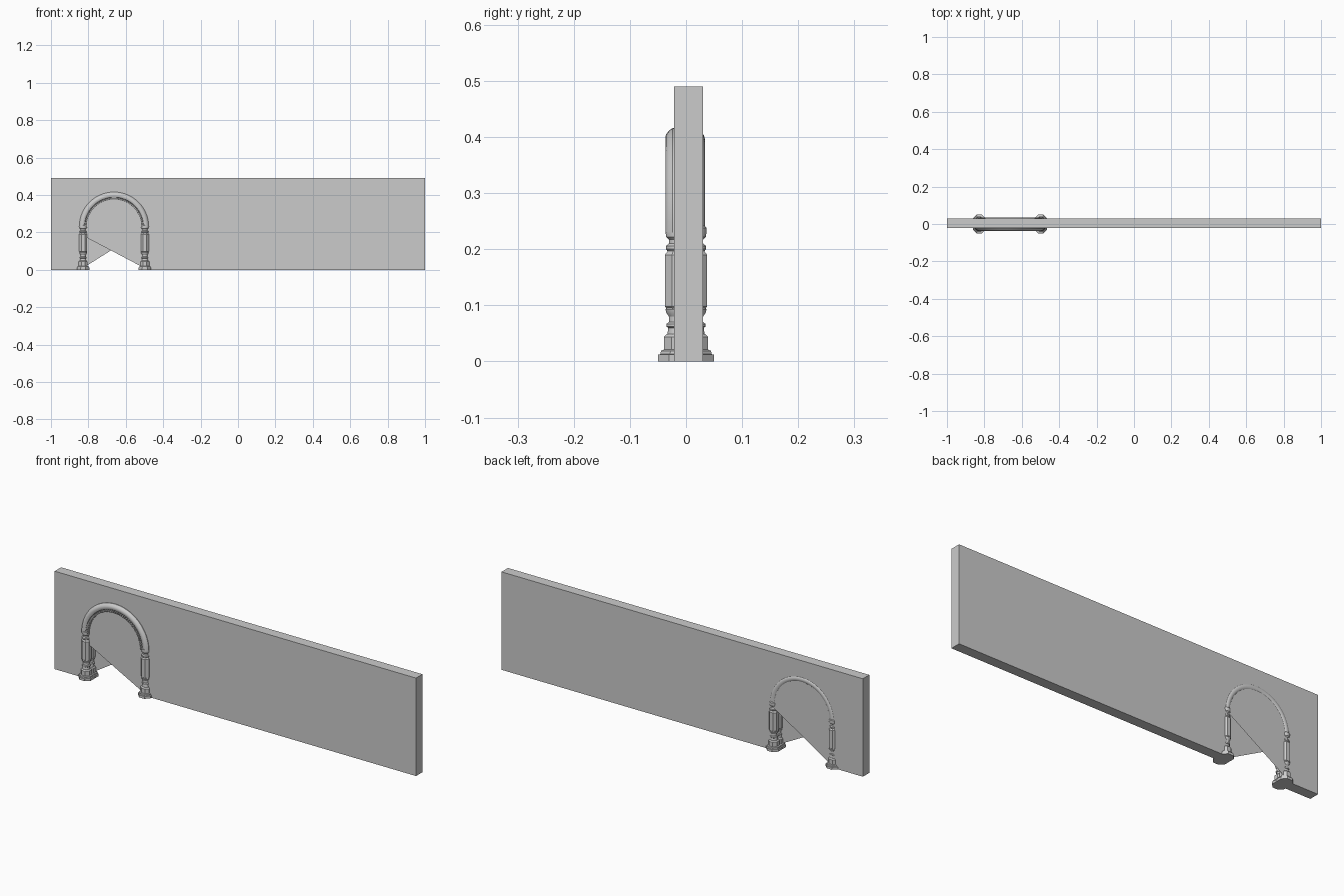
import bpy, bmesh, math
from mathutils import Matrix

if "Cube" in bpy.data.objects:
    bpy.data.objects.remove(bpy.data.objects["Cube"])

CX, SPRING, R = -0.663, 0.23, 0.165      # arch centre, springing height, mid radius
XL, XR = CX - R, CX + R                  # jamb / column axes
YF, YB, H = -0.021, 0.03, 0.49           # wall faces and height


def finish(name, bm, angle=None):
    me = bpy.data.meshes.new(name)
    bmesh.ops.recalc_face_normals(bm, faces=bm.faces)
    bm.to_mesh(me)
    bm.free()
    ob = bpy.data.objects.new(name, me)
    bpy.context.collection.objects.link(ob)
    if angle:
        bpy.ops.object.select_all(action='DESELECT')
        bpy.context.view_layer.objects.active = ob
        ob.select_set(True)
        bpy.ops.object.shade_smooth_by_angle(angle=math.radians(angle))
    return ob


def face(bm, pts):
    bm.faces.new([bm.verts.new(p) for p in pts])


# Wall slab; front and back have opposite slanted openings
bm = bmesh.new()
face(bm, [(x, YF, z) for x, z in
          [(-1, 0), (XL, 0), (XL, .182), (XR, .008), (XR, 0), (1, 0), (1, H), (-1, H)]])
face(bm, [(x, YB, z) for x, z in
          [(-1, 0), (XL, 0), (XL, .01), (XR, .218), (XR, 0), (1, 0), (1, H), (-1, H)]])


def strip(a, b):
    face(bm, [(a[0], YF, a[1]), (b[0], YF, b[1]), (b[0], YB, b[1]), (a[0], YB, a[1])])


for a, b in [((-1, 0), (XL, 0)), ((XR, 0), (1, 0)), ((1, 0), (1, H)),
             ((1, H), (-1, H)), ((-1, H), (-1, 0))]:
    strip(a, b)
# jambs and arch soffit inside the wall
N = 32
arc = [(CX + R * math.cos(math.pi * i / N), SPRING + R * math.sin(math.pi * i / N))
       for i in range(N + 1)]
path = [(XR, 0)] + arc + [(XL, 0)]
for a, b in zip(path, path[1:]):
    strip(a, b)
bmesh.ops.remove_doubles(bm, verts=bm.verts, dist=1e-5)
finish("wall", bm)


# Arch mouldings: closed profile (radius offset, y) swept over a half circle
def arch(name, prof):
    bm = bmesh.new()
    rings = []
    for i in range(N + 1):
        a = math.pi * i / N
        rings.append([bm.verts.new((CX + (R + d) * math.cos(a), y,
                                    SPRING + (R + d) * math.sin(a))) for d, y in prof])
    n = len(prof)
    for p, q in zip(rings, rings[1:]):
        for j in range(n):
            bm.faces.new((p[j], p[(j + 1) % n], q[(j + 1) % n], q[j]))
    bm.faces.new(rings[0])
    bm.faces.new(rings[-1])
    finish(name, bm, 35)


arch("front_arch", [(-.02, -.012), (-.02, -.025), (-.009, -.027), (-.007, -.033),
                    (.001, -.0365), (.009, -.036), (.016, -.031), (.021, -.024),
                    (.021, -.012)])
arch("back_arch", [(.018 * math.cos(t * math.tau / 12), .016 + .018 * math.sin(t * math.tau / 12))
                   for t in range(12)])

# Row of small blocks on the inner edge of the front arch
bm = bmesh.new()
K = 44
for i in range(K):
    a = math.pi * (i + .5) / K
    m = (Matrix.Translation((CX, -.03, SPRING)) @ Matrix.Rotation(-a, 4, 'Y')
         @ Matrix.Translation((R - .0145, 0, 0)) @ Matrix.Diagonal((.009, .013, .007, 1)))
    bmesh.ops.create_cube(bm, size=1, matrix=m)
finish("arch_dentils", bm)


# Columns: stacked turned profiles, (radius, z)
def turned(name, x, y, prof, sides, angle=None):
    bm = bmesh.new()
    rings = []
    for r, z in prof:
        rings.append([bm.verts.new((x + r * math.cos(math.tau * (k + .5) / sides),
                                    y + r * math.sin(math.tau * (k + .5) / sides), z))
                      for k in range(sides)])
    for p, q in zip(rings, rings[1:]):
        for k in range(sides):
            bm.faces.new((p[k], p[(k + 1) % sides], q[(k + 1) % sides], q[k]))
    bm.faces.new(rings[0])
    bm.faces.new(rings[-1])
    finish(name, bm, angle)


BASE = [(.0365, 0), (.0365, .012), (.032, .013), (.031, .019), (.0255, .021),
        (.0255, .044), (.02, .049)]
FOOT = [(.018, .045), (.016, .06), (.019, .062), (.019, .067), (.015, .07), (.015, .08),
        (.02, .088), (.021, .093), (.018, .098)]
SHAFT = [(.017, .092), (.0235, .098), (.0235, .19), (.017, .198)]
NECK = [(.016, .195), (.02, .2), (.02, .206), (.015, .21), (.015, .217), (.02, .222),
        (.021, .232), (.021, .238), (.017, .242)]
for side, x in (("left", XL), ("right", XR)):
    for depth, y in (("front", -.016), ("back", .016)):
        tag = f"{depth}_{side}_column_"
        turned(tag + "base", x, y, BASE, 8)
        turned(tag + "foot", x, y, FOOT, 16, 30)
        turned(tag + "shaft", x, y, SHAFT, 8)
        turned(tag + "capital", x, y, NECK, 16, 30)
